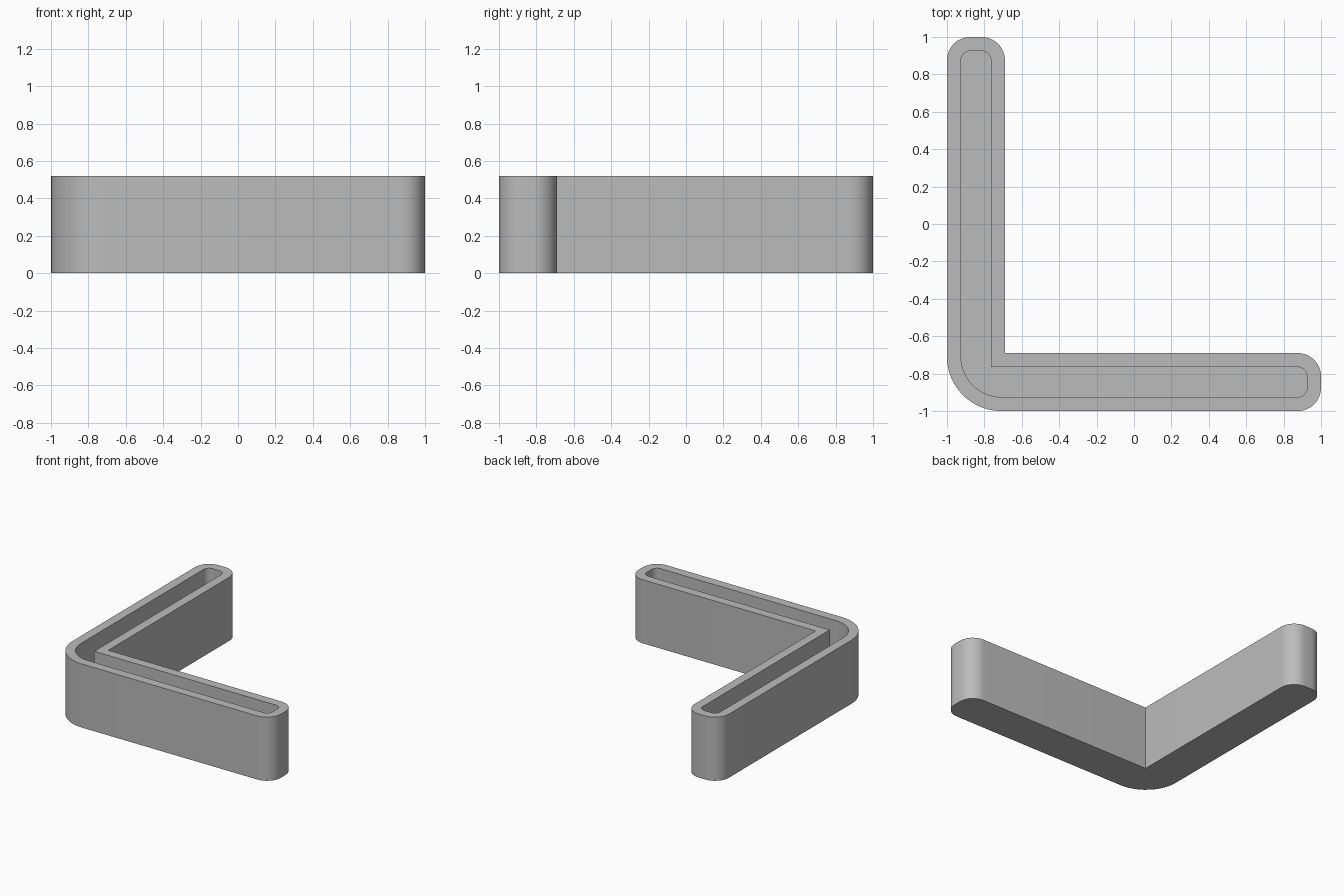
import bpy
import bmesh
import math
from mathutils import Vector

HEIGHT = 0.52
WIDTH = 0.31      # arm width
WALL = 0.075      # wall and floor thickness
END_R = 0.125     # rounding at the arm ends
BEND_R = 0.29     # rounding at the outer bend
STEPS = 12

old = bpy.data.objects.get("Cube")
if old:
    bpy.data.objects.remove(old, do_unlink=True)

grey = bpy.data.materials.new("light grey")
grey.use_nodes = True
colour = (0.5, 0.5, 0.5, 1)
grey.diffuse_color = colour
grey.node_tree.nodes["Principled BSDF"].inputs["Base Color"].default_value = colour


def outline(inset):
    """L-shaped outline with rounded corners, moved inward by inset."""
    a, b = -1 + inset, 1 - inset
    c = -1 + WIDTH - inset
    end, bend = END_R - inset, BEND_R - inset
    corners = [(a, a, bend), (b, a, end), (b, c, end),
               (c, c, 0), (c, b, end), (a, b, end)]
    points = []
    for i, (x, y, r) in enumerate(corners):
        p = Vector((x, y))
        if r == 0:
            points.append(p)
            continue
        to_prev = (Vector(corners[i - 1][:2]) - p).normalized()
        to_next = (Vector(corners[(i + 1) % len(corners)][:2]) - p).normalized()
        centre = p + (to_prev + to_next) * r
        for k in range(STEPS + 1):
            t = math.pi / 2 * k / STEPS
            points.append(centre - r * (to_next * math.cos(t) + to_prev * math.sin(t)))
    return points


# Tray: outer wall, rim, inner wall and floor as stacked rings
bm = bmesh.new()
rings = [[bm.verts.new((p.x, p.y, z)) for p in outline(inset)]
         for inset, z in ((0, 0), (0, HEIGHT), (WALL, HEIGHT), (WALL, WALL))]
n = len(rings[0])
for low, high in zip(rings, rings[1:]):
    for i in range(n):
        j = (i + 1) % n
        bm.faces.new((low[i], low[j], high[j], high[i]))
bm.faces.new(list(reversed(rings[0])))
bm.faces.new(rings[-1])
bmesh.ops.recalc_face_normals(bm, faces=bm.faces)

mesh = bpy.data.meshes.new("corner_tray")
bm.to_mesh(mesh)
bm.free()
mesh.materials.append(grey)
tray = bpy.data.objects.new("corner_tray", mesh)
bpy.context.collection.objects.link(tray)

# Smooth rounded ends, sharp rims
bpy.ops.object.select_all(action="DESELECT")
tray.select_set(True)
bpy.context.view_layer.objects.active = tray
bpy.ops.object.shade_smooth_by_angle(angle=math.radians(30))
